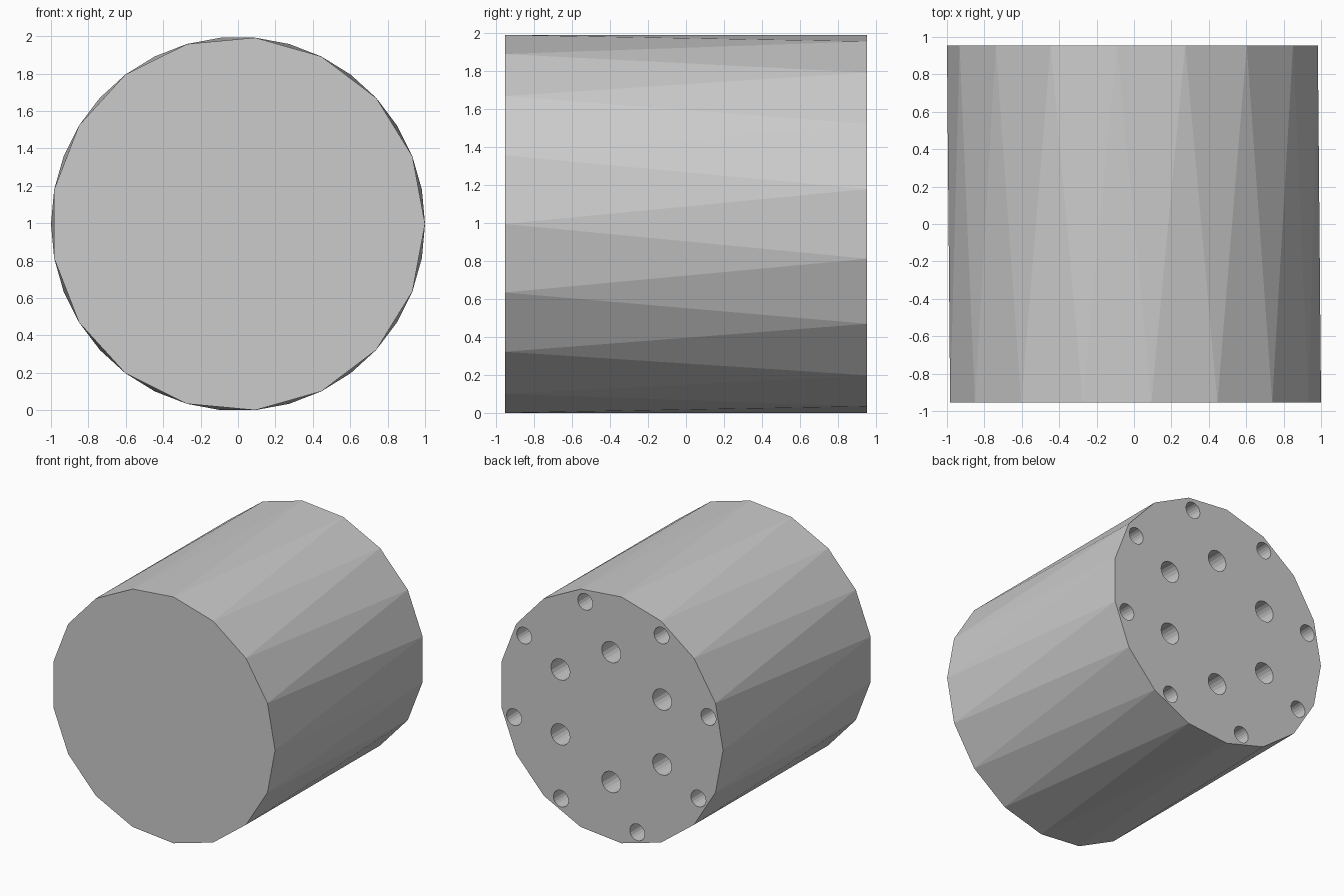
import bpy, bmesh
from math import cos, sin, pi, radians
from mathutils import Matrix

if "Cube" in bpy.data.objects:
    bpy.data.objects.remove(bpy.data.objects["Cube"])

SIDES, HALF, CZ = 17, 0.955, 0.996
STEP = 2 * pi / SIDES


def make_object(name, bm):
    bmesh.ops.recalc_face_normals(bm, faces=bm.faces)
    mesh = bpy.data.meshes.new(name)
    bm.to_mesh(mesh)
    bm.free()
    ob = bpy.data.objects.new(name, mesh)
    bpy.context.collection.objects.link(ob)
    return ob


# Drum body: back ring is turned by half a step, so the wall is a band of triangles
bm = bmesh.new()


def ring(y, offset):
    return [bm.verts.new((cos(k * STEP + offset), y, CZ + sin(k * STEP + offset)))
            for k in range(SIDES)]


front, back = ring(-HALF, 0), ring(HALF, STEP / 2)
bm.faces.new(front)
bm.faces.new(back)
for k in range(SIDES):
    n = (k + 1) % SIDES
    bm.faces.new((front[k], front[n], back[k]))
    bm.faces.new((front[n], back[n], back[k]))
body = make_object("drum_body", bm)

# Hole cutters: inner ring of six larger holes, outer ring of eight smaller ones
bm = bmesh.new()
DEPTH = 0.5
for count, start, dist, radius in ((6, 90, 0.525, 0.085), (8, 30, 0.90, 0.067)):
    for k in range(count):
        a = radians(start) + 2 * pi * k / count
        place = (Matrix.Translation((dist * cos(a), HALF, CZ + dist * sin(a)))
                 @ Matrix.Rotation(pi / 2, 4, 'X'))
        bmesh.ops.create_cone(bm, cap_ends=True, segments=20, radius1=radius,
                              radius2=radius, depth=2 * DEPTH, matrix=place)
cutter = make_object("hole_cutters", bm)
cutter.hide_render = True
cutter.hide_viewport = False

# Sink the holes into the back face
mod = body.modifiers.new("holes", 'BOOLEAN')
mod.operation = 'DIFFERENCE'
mod.solver = 'EXACT'
mod.object = cutter
bpy.context.view_layer.objects.active = body
bpy.ops.object.modifier_apply(modifier=mod.name)
bpy.data.objects.remove(cutter)
